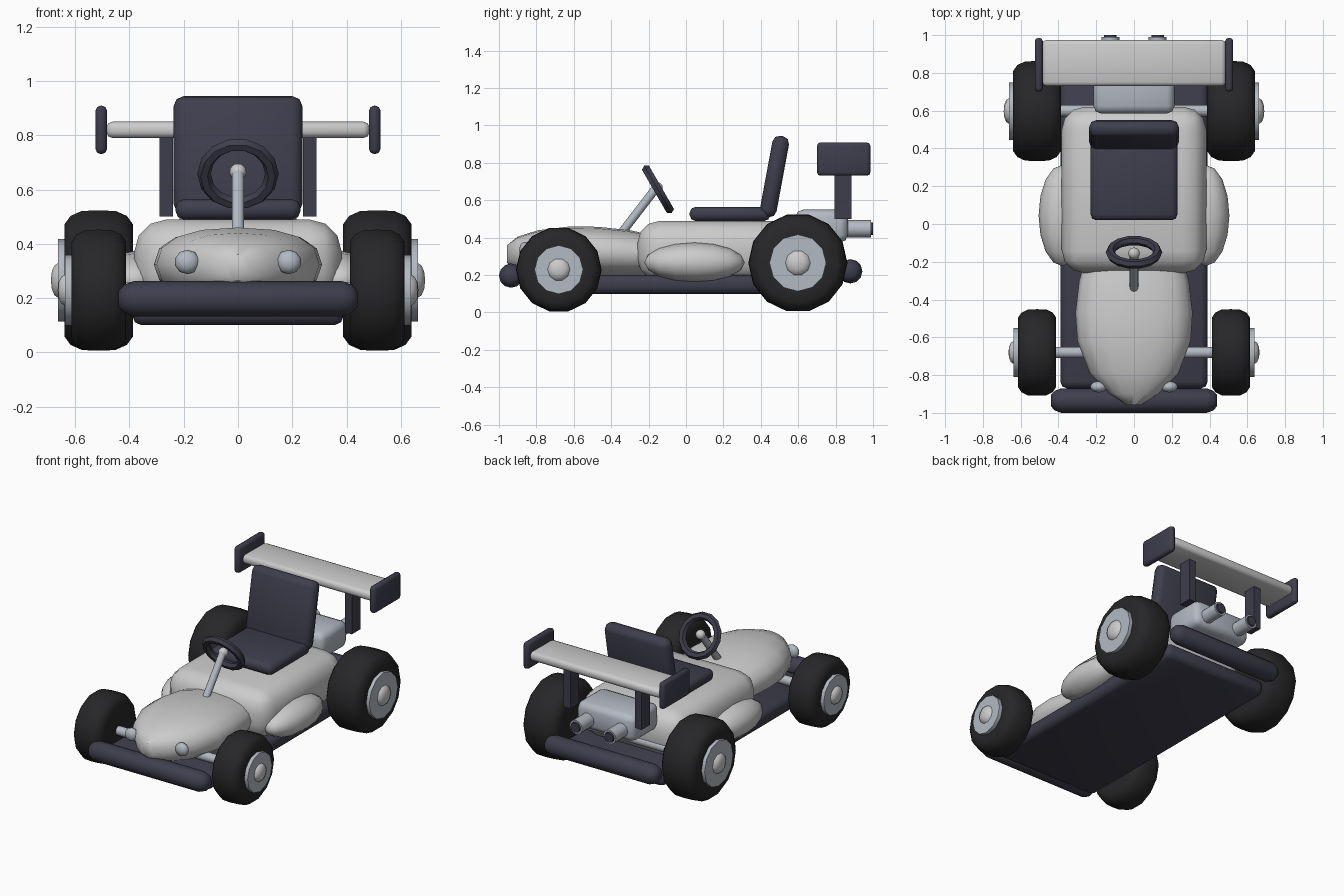
import bpy, bmesh, math
from mathutils import Vector, Matrix

if "Cube" in bpy.data.objects:
    bpy.data.objects.remove(bpy.data.objects["Cube"])


def material(name, r, g, b):
    m = bpy.data.materials.new(name)
    m.diffuse_color = (r, g, b, 1)
    m.use_nodes = True
    m.node_tree.nodes["Principled BSDF"].inputs["Base Color"].default_value = m.diffuse_color
    return m


WHITE = material("white_paint", .75, .74, .73)
DARK = material("dark_trim", .048, .048, .075)
METAL = material("metal", .45, .49, .55)
RUBBER = material("rubber", .02, .02, .022)


def finish(name, bm, mat, angle=50):
    bmesh.ops.recalc_face_normals(bm, faces=bm.faces)
    me = bpy.data.meshes.new(name)
    bm.to_mesh(me)
    bm.free()
    me.materials.append(mat)
    ob = bpy.data.objects.new(name, me)
    bpy.context.collection.objects.link(ob)
    bpy.ops.object.select_all(action='DESELECT')
    ob.select_set(True)
    bpy.context.view_layer.objects.active = ob
    bpy.ops.object.shade_smooth_by_angle(angle=math.radians(angle))
    return ob


def box(name, center, size, mat, bevel=0, segments=2, tilt=0):
    bm = bmesh.new()
    bmesh.ops.create_cube(bm, size=1)
    bmesh.ops.scale(bm, vec=size, verts=bm.verts)
    if bevel:
        bmesh.ops.bevel(bm, geom=bm.edges[:], offset=bevel, segments=segments,
                        profile=.5, affect='EDGES')
    bmesh.ops.transform(bm, verts=bm.verts,
                        matrix=Matrix.Translation(center) @ Matrix.Rotation(tilt, 4, 'X'))
    return finish(name, bm, mat)


def ball(name, center, radii, mat, axis='Z', u=12, v=8):
    bm = bmesh.new()
    bmesh.ops.create_uvsphere(bm, u_segments=u, v_segments=v, radius=1)
    if axis != 'Z':
        bmesh.ops.rotate(bm, verts=bm.verts,
                         matrix=Matrix.Rotation(math.pi / 2, 3, 'X' if axis == 'Y' else 'Y'))
    bmesh.ops.scale(bm, vec=radii, verts=bm.verts)
    bmesh.ops.translate(bm, vec=center, verts=bm.verts)
    return finish(name, bm, mat)


def lathe(name, start, direction, profile, mat, n=12):
    """Spin (distance, radius) points around an axis and cap the ends."""
    rot = Vector(direction).to_track_quat('Z', 'Y')
    bm = bmesh.new()
    rings = [[bm.verts.new(Vector(start) + rot @ Vector(
        (r * math.cos(2 * math.pi * i / n), r * math.sin(2 * math.pi * i / n), d)))
        for i in range(n)] for d, r in profile]
    skin(bm, rings)
    return finish(name, bm, mat)


def skin(bm, rings):
    n = len(rings[0])
    for a, b in zip(rings, rings[1:]):
        for i in range(n):
            bm.faces.new((a[i], a[(i + 1) % n], b[(i + 1) % n], b[i]))
    bm.faces.new(rings[0])
    bm.faces.new(rings[-1])


# Floor pan and bumpers
box("floor_pan", (0, -.035, .15), (.78, 1.67, .10), DARK, .035)


def bumper(name, y, z, half):
    r = .065
    lathe(name, (-half, y, z), (1, 0, 0),
          [(0, r * .45), (.02, r * .8), (.055, r), (2 * half - .055, r),
           (2 * half - .02, r * .8), (2 * half, r * .45)], DARK)


bumper("front_bumper", -.935, .197, .44)
bumper("rear_bumper", .878, .22, .42)

# Main body
box("body_tub", (0, .18, .33), (.765, .88, .32), WHITE, .12, 3)

# Nose cone lofted from rounded sections: y, half width, bottom, top
bm = bmesh.new()
rings = []
for y, w, lo, hi in [(-.12, .24, .2, .40), (-.3, .29, .19, .44), (-.47, .31, .19, .458),
                     (-.62, .30, .19, .46), (-.79, .235, .2, .44), (-.9, .13, .225, .405),
                     (-.957, .04, .265, .36)]:
    ring = []
    for i in range(16):
        a = 2 * math.pi * i / 16
        c, s = math.cos(a), math.sin(a)
        ring.append(bm.verts.new((w * math.copysign(abs(c) ** .85, c), y,
                                  (lo + hi) / 2 + (hi - lo) / 2 * math.copysign(abs(s) ** .85, s))))
    rings.append(ring)
skin(bm, rings)
finish("nose_cone", bm, WHITE)

# Steering column, hub and wheel
lathe("steering_column", (0, -.345, .425), (0, .185, .24), [(0, .023), (.3, .023)], METAL)
ball("steering_hub", (0, -.155, .665), (.031, .031, .031), WHITE)
bm = bmesh.new()
tilt = Matrix.Translation((0, -.15, .658)) @ Matrix.Rotation(math.radians(-60), 4, 'X')
grid = [[bm.verts.new(tilt @ Vector(((.125 + .025 * math.cos(b)) * math.cos(a),
                                     (.125 + .025 * math.cos(b)) * math.sin(a),
                                     .025 * math.sin(b))))
         for b in [math.pi * j / 3 for j in range(6)]]
        for a in [math.pi * i / 7 for i in range(14)]]
for i in range(14):
    for j in range(6):
        k, m = (i + 1) % 14, (j + 1) % 6
        bm.faces.new((grid[i][j], grid[k][j], grid[k][m], grid[i][m]))
finish("steering_wheel", bm, DARK)

# Seat
box("seat_cushion", (0, .235, .527), (.46, .43, .075), DARK, .03)
box("seat_back", (0, .473, .727), (.475, .09, .44), DARK, .038, 2, math.radians(-10.5))

# Engine
box("engine_block", (0, .725, .462), (.43, .28, .175), METAL, .04)

# Rear wing
box("wing_blade", (0, .852, .82), (.97, .245, .06), WHITE, .022)

# Axles
lathe("front_axle", (-.55, -.68, .23), (1, 0, 0), [(0, .03), (1.1, .03)], METAL)
lathe("rear_axle", (-.55, .6, .265), (1, 0, 0), [(0, .03), (1.1, .03)], METAL)


def road_wheel(name, s, y, r, x0, x1, rim_r, rim_x, hub_r):
    w = x1 - x0
    # Tyre with rounded shoulders, then rim and hub cap
    lathe(name + "_tyre", (s * x0, y, r), (s, 0, 0),
          [(0, r * .6), (0, r * .8), (w * .09, r * .92), (w * .25, r * .99), (w * .5, r),
           (w * .75, r * .99), (w * .91, r * .92), (w, r * .8), (w, r * .6)], RUBBER, 14)
    lathe(name + "_rim", (s * (x0 + .03), y, r), (s, 0, 0),
          [(0, rim_r), (rim_x - x0 - .03, rim_r)], METAL, 12)
    ball(name + "_hub", (s * rim_x, y, r), (.027, hub_r, hub_r), WHITE, 'X', 10, 6)


# Paired parts
for s, side in ((-1, "left"), (1, "right")):
    road_wheel(side + "_front", s, -.68, .229, .412, .614, .13, .638, .06)
    road_wheel(side + "_rear", s, .598, .265, .387, .64, .152, .663, .067)
    ball(side + "_side_pod", (s * .38, .045, .268), (.125, .268, .106), WHITE, 'Y')
    ball(side + "_headlight", (s * .187, -.862, .333), (.047, .03, .045), METAL, 'Y', 10, 6)
    box(side + "_wing_strut", (s * .265, .84, .65), (.05, .09, .30), DARK)
    box(side + "_wing_end_plate", (s * .504, .843, .82), (.042, .285, .178), DARK, .018)
    lathe(side + "_exhaust_pipe", (s * .125, .82, .447), (0, 1, 0),
          [(0, .047), (.17, .047), (.17, .036), (.12, .034)], METAL)
    lathe(side + "_exhaust_bore", (s * .125, .93, .447), (0, 1, 0),
          [(0, .033), (.07, .033)], DARK)
